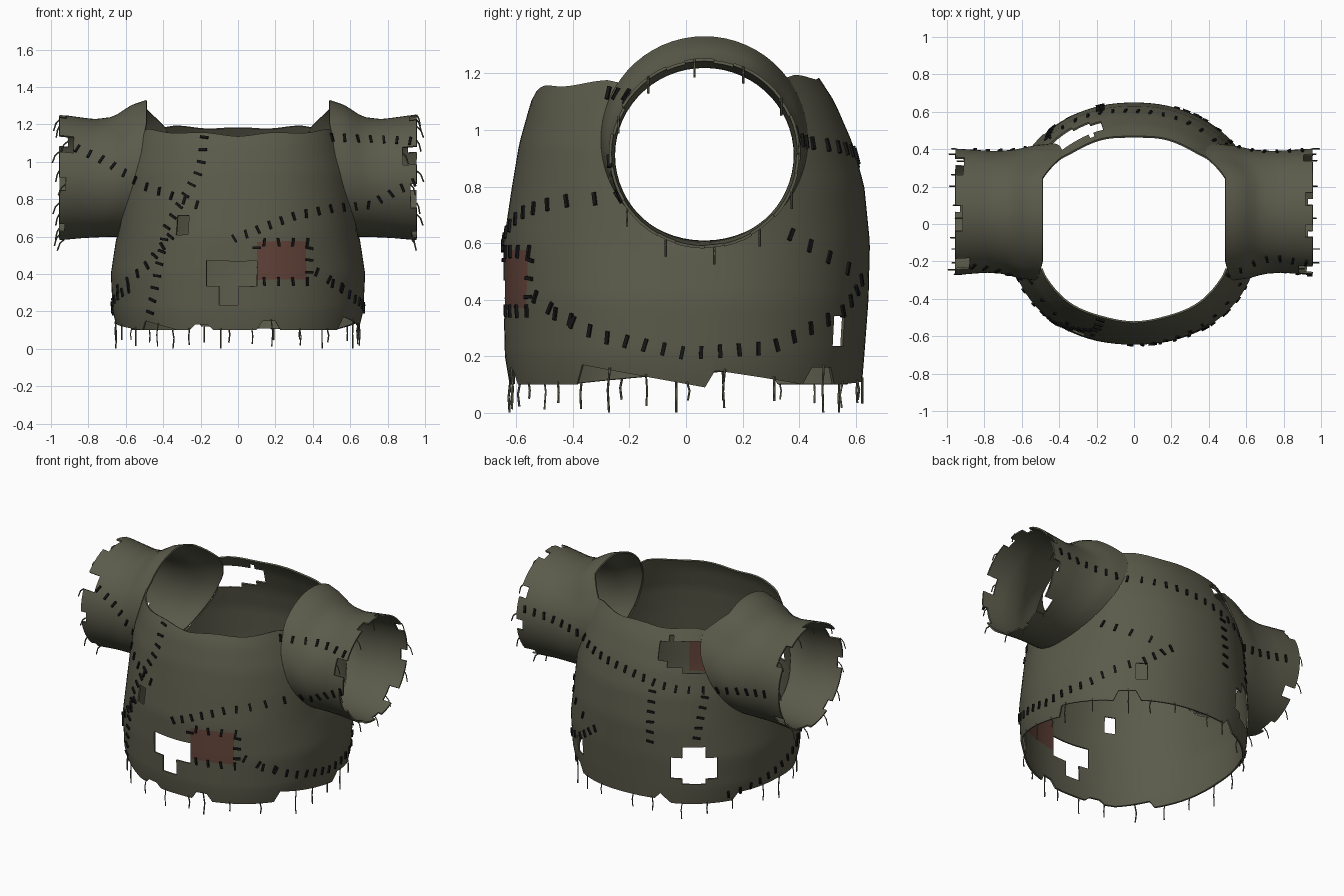
import bpy, bmesh, random
from math import sin, cos, radians, degrees, atan2, pi, hypot
from mathutils import Vector, Matrix

random.seed(4)
if "Cube" in bpy.data.objects:
    bpy.data.objects.remove(bpy.data.objects["Cube"])


def material(name, rgb):
    m = bpy.data.materials.new(name)
    m.use_nodes = True
    m.diffuse_color = (*rgb, 1)
    bsdf = m.node_tree.nodes["Principled BSDF"]
    bsdf.inputs["Base Color"].default_value = (*rgb, 1)
    bsdf.inputs["Roughness"].default_value = 0.9
    return m


CLOTH = material("olive cloth", (0.105, 0.105, 0.071))
PATCH = material("faded red patch", (0.125, 0.057, 0.042))
STITCH = material("black stitching", (0.008, 0.008, 0.008))


def lerp_table(t, table):
    """Linear interpolation in rows of (key, values...)."""
    if t <= table[0][0]:
        return table[0][1:]
    for a, b in zip(table, table[1:]):
        if t <= b[0]:
            k = (t - a[0]) / (b[0] - a[0])
            return [p + (q - p) * k for p, q in zip(a[1:], b[1:])]
    return table[-1][1:]


def add_object(name, bm, mats):
    me = bpy.data.meshes.new(name)
    bm.to_mesh(me)
    bm.free()
    for m in mats:
        me.materials.append(m)
    ob = bpy.data.objects.new(name, me)
    bpy.context.collection.objects.link(ob)
    return ob


def tube(count, rows, point, flip=False):
    """Open tube of quads; returns the bmesh and its faces by (column, row)."""
    bm = bmesh.new()
    v = [[bm.verts.new(point(i, j)) for i in range(count)] for j in range(rows + 1)]
    faces = {}
    for j in range(rows):
        for i in range(count):
            k = (i + 1) % count
            quad = [v[j][i], v[j][k], v[j + 1][k], v[j + 1][i]]
            faces[i, j] = bm.faces.new(quad[::-1] if flip else quad)
    return bm, faces


def finish_cloth(ob):
    """Give the sheet a little thickness and smooth shading."""
    bpy.ops.object.select_all(action='DESELECT')
    ob.select_set(True)
    bpy.context.view_layer.objects.active = ob
    mod = ob.modifiers.new("thickness", 'SOLIDIFY')
    mod.thickness, mod.offset = 0.01, -1
    bpy.ops.object.modifier_apply(modifier=mod.name)
    bpy.ops.object.shade_smooth_by_angle(angle=radians(40))


# Torso: height, side radius, front radius, back radius
PROFILE = [(.08, .64, .62, .62), (.2, .67, .64, .63), (.4, .68, .645, .645),
           (.6, .65, .645, .65), (.8, .632, .615, .63), (.95, .612, .59, .59),
           (1.1, .57, .548, .525), (1.2, .55, .495, .46)]
# Ragged hem: angle, height
HEM = [(-180, .14), (-141, .1), (-138, .15), (-120, .1), (-114, .1), (-111, .13), (-105, .13),
       (-102, .1), (-81, .1), (-78, .15), (-72, .15), (-69, .1), (-36, .1), (-33, .17),
       (6, .09), (9, .15), (39, .1), (42, .16), (51, .16), (54, .1),
       (108, .12), (111, .16), (117, .1), (150, .1), (153, .15), (180, .14)]
POWER = 2.2
ARM_Y, ARM_Z, ARM_R = 0.065, 0.965, 0.366


def torso_point(deg, z):
    rx, front, back = lerp_table(z, PROFILE)
    c, s = cos(radians(deg)), sin(radians(deg))
    ry = front if s < 0 else back
    r = ((abs(c) / rx) ** POWER + (abs(s) / ry) ** POWER) ** (-1 / POWER)
    return Vector((r * c, r * s, z))


def armhole_x(y, z):
    """Side position of the armhole seam, on a nearly flat slanted plane."""
    rx, front, back = lerp_table(min(z, 1.18), PROFILE)
    ry = front if y < 0 else back
    surface = rx * (1 - min(abs(y) / ry, 1) ** POWER) ** (1 / POWER)
    return min(surface, 0.49 + 0.26 * max(0, 1.2 - z))


COLS, ROWS = 120, 29


def torso_grid(i, j):
    deg = -180 + i * 360 / COLS
    if j == 0:
        return torso_point(deg, lerp_table(deg, HEM)[0])
    s, c = sin(radians(deg)), cos(radians(deg))
    neck = 1.16 + 0.018 * s + 0.022 * abs(c) + 0.006 * sin(radians(deg * 9))
    return torso_point(deg, 0.2 + (neck - 0.2) * (j - 1) / (ROWS - 1))


# Torn holes and patch: start angle, end angle, low, high
HOLES = [(-105, -82, .32, .47), (-98, -90, .24, .32), (-119, -113, .6, .7),
         (117, 142, .28, .42), (124, 136, .22, .48), (50, 56, .25, .35),
         (115, 140, .96, 1.13), (109, 115, 1, 1.11)]
RED = (-81, -56, .36, .565)


def inside(face, box):
    p = face.calc_center_median()
    a = degrees(atan2(p.y, p.x))
    return box[0] < a < box[1] and box[2] < p.z < box[3]


def in_armhole(p):
    return hypot(p.y - ARM_Y, p.z - ARM_Z) < ARM_R and abs(p.x) > 0.2


bm, faces = tube(COLS, ROWS, torso_grid)
for f in faces.values():
    f.material_index = int(inside(f, RED))
arm = [f for f in bm.faces if in_armhole(f.calc_center_median())]
rim = {v for f in arm for v in f.verts if any(g not in arm for g in v.link_faces)}
torn = [f for f in bm.faces if any(inside(f, h) for h in HOLES)]
bmesh.ops.delete(bm, geom=list(set(arm + torn)), context='FACES')
for v in rim:
    if v.is_valid:  # round off the armhole edge
        d = Vector((v.co.y - ARM_Y, v.co.z - ARM_Z)).normalized() * ARM_R
        y, z = ARM_Y + d.x, ARM_Z + d.y
        v.co = ((1 if v.co.x > 0 else -1) * armhole_x(y, z), y, z)
cloth = [add_object("torso", bm, [CLOTH, PATCH])]

# Sleeves: position along the sleeve, centre height, height radius, depth radius
SLEEVE = [(0, ARM_Z, ARM_R, ARM_R), (.18, .95, .352, .355), (.38, .918, .322, .332),
          (.6, .91, .318, .325), (1, .917, .336, .338)]
RINGS, AROUND = 12, 60


def sleeve_point(side, i, j):
    a, u = 2 * pi * i / AROUND, j / RINGS
    y, z = ARM_Y + ARM_R * cos(a), ARM_Z + ARM_R * sin(a)
    start = armhole_x(y, z)
    cz, rz, ry = lerp_table(u, SLEEVE)
    return Vector((side * (start + (0.955 - start) * u), ARM_Y + ry * cos(a), cz + rz * sin(a)))


cuffs = {}
for side, label in ((1, "left"), (-1, "right")):
    bm, faces = tube(AROUND, RINGS, lambda i, j: sleeve_point(side, i, j), side < 0)
    depth = []  # square tears in the cuff
    while len(depth) < AROUND:
        depth += [0] * random.randint(3, 6) + [random.choice((1, 1, 2))] * random.randint(2, 4)
    cuffs[side] = depth
    gone = [f for (i, j), f in faces.items() if j >= RINGS - depth[i]]
    bmesh.ops.delete(bm, geom=gone, context='FACES')
    cloth.append(add_object(label + "_sleeve", bm, [CLOTH]))
for ob in cloth:
    finish_cloth(ob)
bpy.context.view_layer.update()

# Stitches, laid on the cloth along seams drawn from one side
SIDES = {"front": (0, 1), "back": (0, -1), "left": (-1, 0), "right": (1, 0)}


def on_cloth(side, p):
    dx, dy = SIDES[side]
    d = Vector((dx, dy, 0))
    base = Vector((p[0], 0, p[1])) if dx == 0 else Vector((0, p[0], p[1]))
    hits = [ob.ray_cast(base - d * 4, d) for ob in cloth]
    hits = [(h[1].dot(d), h[1], h[2]) for h in hits if h[0] and h[1].dot(d) < 0]
    return min(hits, key=lambda h: h[0])[1:] if hits else None


SEAMS = [("front", [(-.86, 1.07), (-.7, 1), (-.5, .87), (-.22, .77)]),
         ("front", [(-.18, 1.13), (-.2, .96), (-.38, .65), (-.42, .45), (-.48, .13)]),
         ("front", [(-.36, .6), (-.5, .43), (-.64, .32)]),
         ("front", [(-.02, .59), (.3, .71), (.5, .75), (.7, .77), (.94, .89)]),
         ("front", [(.42, .41), (.55, .33)]),
         ("front", [(.5, 1.13), (.92, 1.11)]),
         ("front", [(.14, .57), (.37, .57)]), ("front", [(.14, .36), (.37, .36)]),
         ("front", [(.1, .41), (.1, .54)]), ("front", [(.38, .41), (.38, .54)]),
         ("left", [(-.46, .35), (-.3, .27), (0, .21), (.3, .23), (.5, .33)]),
         ("left", [(.37, .63), (.57, .51)]),
         ("right", [(-.36, .32), (0, .22), (.36, .15)]),
         ("back", [(.9, .99), (.4, .95), (0, .91), (-.3, .85), (-.5, .84), (-.85, .9)]),
         ("back", [(-.18, .82), (-.18, .5)]), ("back", [(-.46, .8), (-.43, .48)]),
         ("back", [(.38, .36), (.23, .47)])]
bm = bmesh.new()
for side, path in SEAMS:
    pts = [Vector(p) for p in path]
    total = sum((b - a).length for a, b in zip(pts, pts[1:]))
    count = max(2, round(total / 0.068))
    for k in range(count + 1):
        s = total * k / count
        for a, b in zip(pts, pts[1:]):
            if s <= (b - a).length + 1e-5:
                break
            s -= (b - a).length
        step = (b - a).normalized()
        here, ahead = on_cloth(side, a + step * s), on_cloth(side, a + step * (s - 0.01))
        if not here or not ahead or (here[0] - ahead[0]).length > 0.06:
            continue
        n = here[1].normalized()
        t = here[0] - ahead[0]
        t = (t - n * t.dot(n)).normalized()
        rot = Matrix((t, n.cross(t), n)).transposed().to_4x4()
        rot = rot @ Matrix.Rotation(random.uniform(-.2, .2), 4, 'Z')
        bmesh.ops.create_cube(bm, size=1, matrix=Matrix.Translation(here[0]) @ rot
                              @ Matrix.Diagonal((0.013, 0.046, 0.018, 1)))
add_object("stitches", bm, [STITCH])

# Loose threads hanging from the hem and cuffs
curve = bpy.data.curves.new("loose_threads", 'CURVE')
curve.dimensions, curve.bevel_depth, curve.bevel_resolution = '3D', 0.004, 0
curve.materials.append(CLOTH)


def thread(points):
    sp = curve.splines.new('POLY')
    sp.points.add(len(points) - 1)
    for p, co in zip(sp.points, points):
        p.co = (*co, 1)


for k in range(24):
    deg = -178 + k * 15 + random.uniform(-5, 5)
    top = torso_point(deg, lerp_table(deg, HEM)[0] + 0.01)
    low = 0.001 if k % 5 == 0 else random.uniform(0.01, 0.05)
    sway = Vector((random.uniform(-.01, .01), random.uniform(-.01, .01), 0))
    thread([top, Vector((top.x, top.y, (top.z + low) / 2)) + sway, Vector((top.x, top.y, low)) + sway * 0.4])
for side in cuffs:
    for i in range(1, AROUND, 5):
        top = sleeve_point(side, i, RINGS - cuffs[side][i])
        reach = random.uniform(0.015, 0.04)
        thread([top, top + Vector((side * reach * 0.6, 0, -0.02)), top + Vector((side * reach, 0, -0.06))])
bpy.context.collection.objects.link(bpy.data.objects.new("loose_threads", curve))
